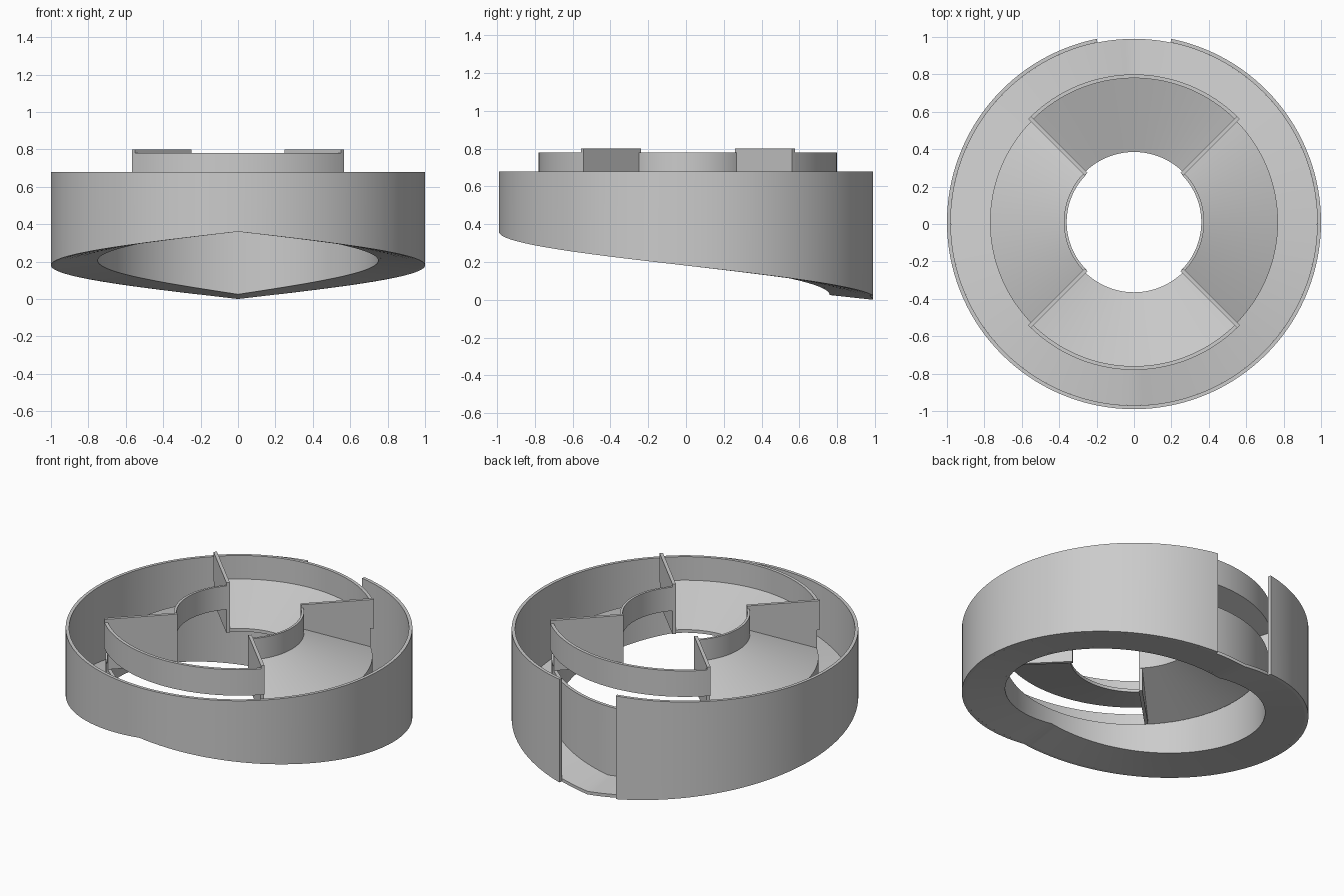
import bpy, bmesh
from math import radians, cos, sin

if "Cube" in bpy.data.objects:
    bpy.data.objects.remove(bpy.data.objects["Cube"])

CY = 0.01  # ring axis sits slightly behind the origin


def sweep(name, profile, a0, a1, n):
    """Sweep a closed (r, z) profile around z; the profile may vary with the angle."""
    bm = bmesh.new()
    closed = abs(a1 - a0 - 360) < 1e-6
    rows = []
    for i in range(n if closed else n + 1):
        deg = a0 + (a1 - a0) * i / n
        a = radians(deg)
        rows.append([bm.verts.new((r * cos(a), r * sin(a) + CY, z)) for r, z in profile(deg)])
    k = len(rows[0])
    for i in range(n):
        p, q = rows[i], rows[(i + 1) % len(rows)]
        for j in range(k):
            bm.faces.new((p[j], q[j], q[(j + 1) % k], p[(j + 1) % k]))
    if not closed:
        bm.faces.new(rows[0])
        bm.faces.new(rows[-1])
    finish(name, bm)


def finish(name, bm):
    bmesh.ops.recalc_face_normals(bm, faces=bm.faces)
    me = bpy.data.meshes.new(name)
    bm.to_mesh(me)
    bm.free()
    ob = bpy.data.objects.new(name, me)
    bpy.context.collection.objects.link(ob)
    bpy.ops.object.select_all(action='DESELECT')
    ob.select_set(True)
    bpy.context.view_layer.objects.active = ob
    bpy.ops.object.shade_smooth_by_angle(angle=radians(25))


def base(deg, r):
    """Underside height: falls evenly from front to back, and slightly outward."""
    t = abs((deg - 90 + 180) % 360 - 180) / 180
    return 0.36 * t + 0.025 * max(0, 0.98 - r) / 0.23


# Outer wall with the exit gap at the back
sweep("outer_wall", lambda d: [(0.98, base(d, 0.98)), (1, base(d, 1)), (1, 0.68), (0.98, 0.68)],
      90 + 11.5, 450 - 11.5, 128)

# Sloping channel floor
sweep("channel_floor", lambda d: [(0.75, base(d, 0.75)), (0.98, base(d, 0.98)),
                                  (0.98, base(d, 0.98) + 0.02), (0.75, base(d, 0.75) + 0.02)],
      90, 450, 128)

# Inner wall of the channel
sweep("inner_wall", lambda d: [(0.75, base(d, 0.75)), (0.77, base(d, 0.77)),
                               (0.77, 0.48), (0.75, 0.48)], 90, 450, 128)

# Front and back ramps fall inward behind an outer rim; side ramps fall outward behind an inner rim
inward = [(0.375, 0.48), (0.79, 0.615), (0.79, 0.78), (0.77, 0.78), (0.77, 0.63), (0.375, 0.50)]
outward = [(0.36, 0.63), (0.77, 0.48), (0.77, 0.50), (0.375, 0.645), (0.375, 0.78), (0.36, 0.78)]
for name, mid, prof in (("right_ramp", 0, outward), ("back_ramp", 90, inward),
                        ("left_ramp", 180, outward), ("front_ramp", 270, inward)):
    sweep(name, lambda d, p=prof: p, mid - 45, mid + 45, 32)

# Upright dividers between the ramps
for i in range(4):
    a = radians(45 + 90 * i)
    bm = bmesh.new()
    grid = []
    for s in (-0.01, 0.01):
        grid.append([bm.verts.new((r * cos(a) - s * sin(a), r * sin(a) + s * cos(a) + CY, z))
                     for r, z in ((0.362, 0.48), (0.77, 0.48), (0.77, 0.615),
                                  (0.79, 0.615), (0.79, 0.80), (0.362, 0.80))])
    p, q = grid
    bm.faces.new(p)
    bm.faces.new(q)
    for j in range(6):
        bm.faces.new((p[j], q[j], q[(j + 1) % 6], p[(j + 1) % 6]))
    finish("divider_%d" % (i + 1), bm)
